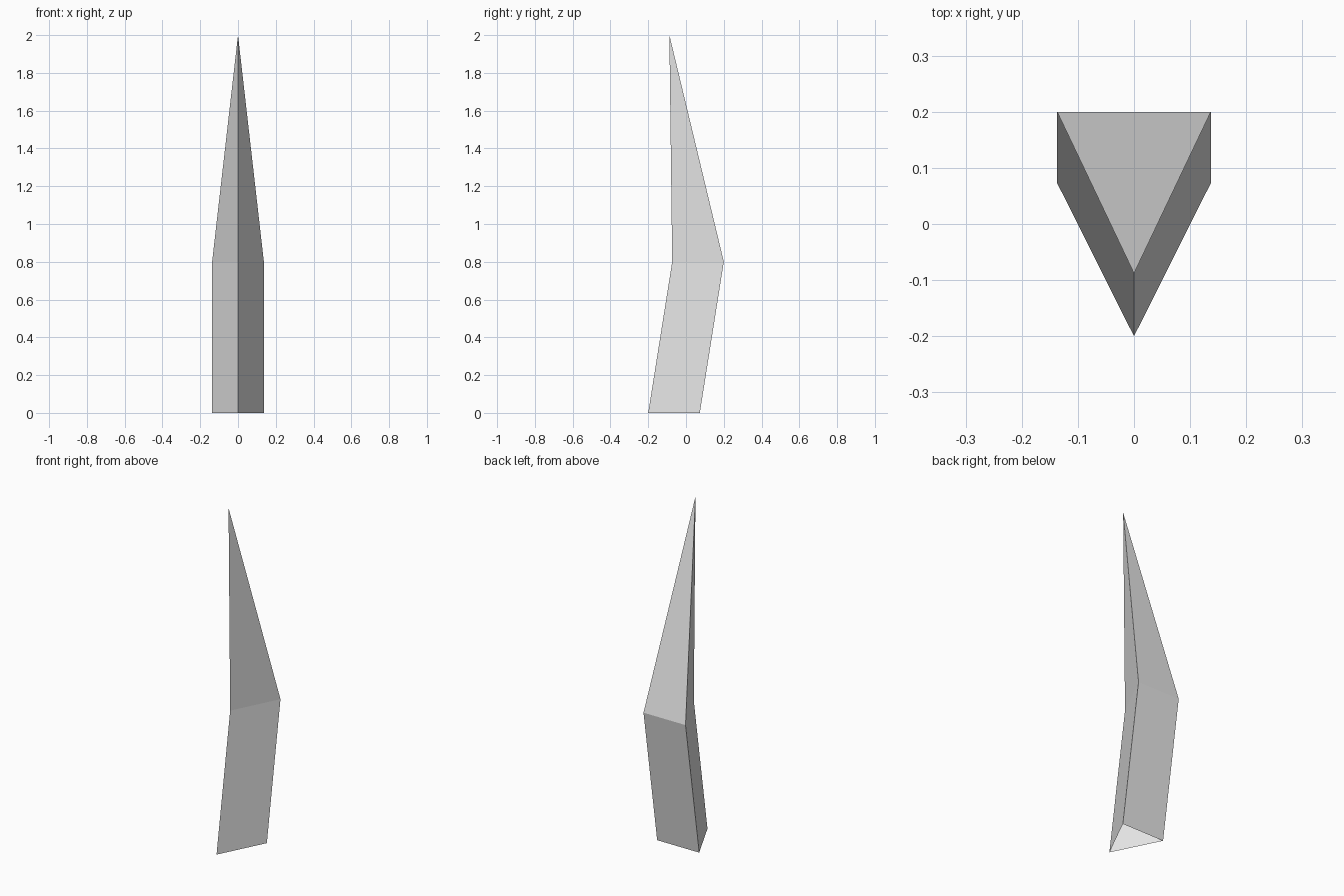
import bpy
import bmesh

cube = bpy.data.objects.get("Cube")
if cube:
    bpy.data.objects.remove(cube, do_unlink=True)

HALF_WIDTH = 0.137
DEPTH = 0.273

# Plain grey material
grey = bpy.data.materials.new("light_grey")
grey.use_nodes = True
colour = (0.8, 0.8, 0.8, 1.0)
grey.diffuse_color = colour
grey.node_tree.nodes["Principled BSDF"].inputs["Base Color"].default_value = colour

bm = bmesh.new()


def triangle_ring(front_y, z):
    """Triangular section with its ridge to the front."""
    return [bm.verts.new(p) for p in (
        (0, front_y, z),
        (HALF_WIDTH, front_y + DEPTH, z),
        (-HALF_WIDTH, front_y + DEPTH, z))]


# Leaning shaft, open at the base, and the tapered point above it
base = triangle_ring(-0.2, 0)
bend = triangle_ring(-0.073, 0.8)
tip = bm.verts.new((0, -0.088, 2))
for i in range(3):
    j = (i + 1) % 3
    bm.faces.new((base[i], base[j], bend[j], bend[i]))
    bm.faces.new((bend[i], bend[j], tip))

mesh = bpy.data.meshes.new("spike")
bm.to_mesh(mesh)
bm.free()
mesh.materials.append(grey)
spike = bpy.data.objects.new("spike", mesh)
bpy.context.collection.objects.link(spike)
